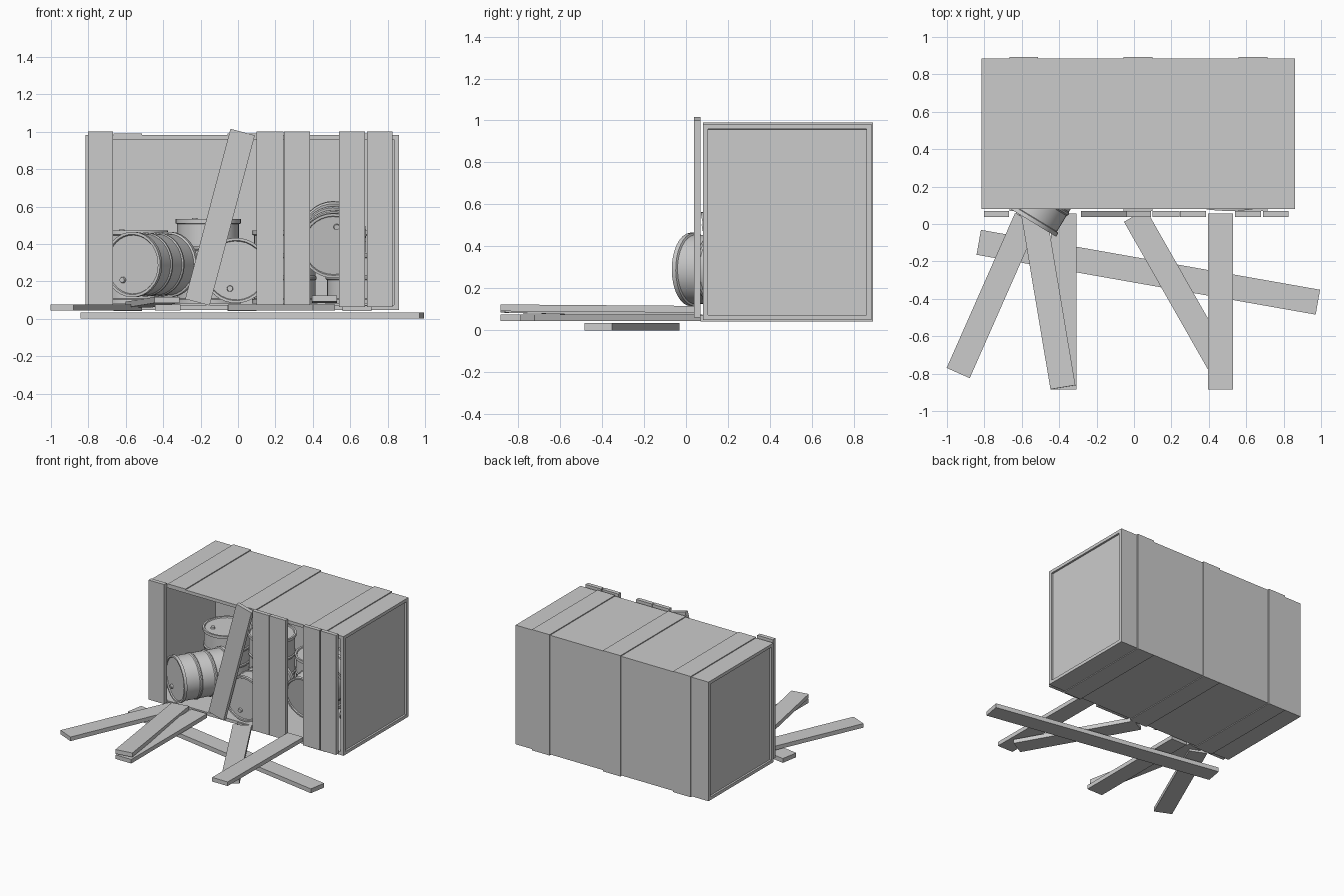
import bpy, bmesh, math
from mathutils import Vector, Matrix

if "Cube" in bpy.data.objects:
    bpy.data.objects.remove(bpy.data.objects["Cube"])


def finish(name, bm, matrix=None):
    bmesh.ops.recalc_face_normals(bm, faces=bm.faces)
    me = bpy.data.meshes.new(name)
    bm.to_mesh(me)
    bm.free()
    ob = bpy.data.objects.new(name, me)
    if matrix is not None:
        ob.matrix_world = matrix
    bpy.context.collection.objects.link(ob)
    return ob


def box_bm(lo, hi):
    bm = bmesh.new()
    bmesh.ops.create_cube(bm, size=1)
    lo, hi = Vector(lo), Vector(hi)
    for v in bm.verts:
        v.co = Vector([(lo[i] + hi[i]) / 2 + v.co[i] * (hi[i] - lo[i]) for i in range(3)])
    return bm


def box(name, lo, hi):
    return finish(name, box_bm(lo, hi))


def plank(name, p0, p1, width=0.135, thick=0.032, up=(0, 0, 1)):
    # board whose centre line runs from p0 to p1
    p0, p1 = Vector(p0), Vector(p1)
    d = (p1 - p0).normalized()
    side = Vector(up).cross(d).normalized()
    n = d.cross(side)
    rot = Matrix((d, side, n)).transposed().to_4x4()
    h = (p1 - p0).length / 2
    bm = box_bm((-h, -width / 2, -thick / 2), (h, width / 2, thick / 2))
    return finish(name, bm, Matrix.Translation((p0 + p1) / 2) @ rot)


def can(name, base, axis, height=0.39, r=0.165, roll=0.0):
    # lathed drum with rolled rims, two hoops and a bung on the lid
    h, R = height, r + 0.01
    prof = [(0, 0.012), (r - 0.008, 0.012), (r - 0.004, 0), (R, 0), (R, 0.022), (r, 0.026)]
    for z in (h * 0.35, h * 0.65):
        prof += [(r, z - 0.012), (r + 0.006, z - 0.005), (r + 0.006, z + 0.005), (r, z + 0.012)]
    prof += [(r, h - 0.026), (R, h - 0.022), (R, h), (r - 0.004, h), (r - 0.008, h - 0.008), (0, h - 0.008)]
    bm = bmesh.new()
    vs = [bm.verts.new((x, 0, z)) for x, z in prof]
    es = [bm.edges.new(e) for e in zip(vs, vs[1:])]
    bmesh.ops.spin(bm, geom=vs + es, cent=(0, 0, 0), axis=(0, 0, 1),
                   angle=math.tau, steps=32, use_duplicate=False)
    bmesh.ops.remove_doubles(bm, verts=bm.verts, dist=1e-4)
    bmesh.ops.create_cone(bm, cap_ends=True, segments=12, radius1=0.017, radius2=0.015,
                          depth=0.016, matrix=Matrix.Translation((r * 0.62, 0, h - 0.002)))
    rot = Vector(axis).to_track_quat('Z', 'Y').to_matrix().to_4x4()
    ob = finish(name, bm, Matrix.Translation(base) @ rot @ Matrix.Rotation(roll, 4, 'Z'))
    bpy.ops.object.select_all(action='DESELECT')
    ob.select_set(True)
    bpy.context.view_layer.objects.active = ob
    bpy.ops.object.shade_smooth_by_angle(angle=math.radians(35))


# crate shell: open front, shallow recessed end panels
bm = box_bm((-0.815, 0.08, 0.048), (0.86, 0.885, 0.983))
bm.normal_update()
for normal, depth in (((0, -1, 0), 0.77), ((1, 0, 0), 0.015), ((-1, 0, 0), 0.015)):
    f = max(bm.faces, key=lambda f: f.normal.dot(Vector(normal)) * 10 + f.calc_area())
    bmesh.ops.inset_region(bm, faces=[f], thickness=0.035, depth=0)
    bmesh.ops.inset_region(bm, faces=[f], thickness=0.0003, depth=-depth)
    bm.normal_update()
finish("crate_shell", bm)

# raised battens around top, back and bottom
for x0 in (-0.665, -0.055, 0.56):
    x1 = x0 + 0.153
    box("batten_top", (x0, 0.08, 0.96), (x1, 0.892, 0.99))
    box("batten_bottom", (x0, 0.07, 0.042), (x1, 0.892, 0.07))
    box("batten_back", (x0, 0.86, 0.042), (x1, 0.892, 0.99))

# front boards still nailed on
for x0, x1 in ((-0.803, -0.667), (0.1, 0.243), (0.247, 0.385), (0.54, 0.68), (0.69, 0.825)):
    box("front_board", (x0, 0.037, 0.062), (x1, 0.069, 1.0))
plank("loose_front_board", (-0.217, 0.053, 0.088), (0.025, 0.053, 0.998), up=(0, -1, 0))

# boards fallen on the ground
plank("ground_board", (-0.83, -0.098, 0.017), (0.983, -0.418, 0.017), thick=0.034)
plank("fallen_board_left", (-0.575, 0.03, 0.06), (-0.94, -0.797, 0.06))
plank("fallen_board_straight", (-0.375, 0.055, 0.06), (-0.375, -0.885, 0.06))
plank("fallen_board_tilted", (-0.535, 0.05, 0.075), (-0.38, -0.873, 0.1))
plank("fallen_board_diagonal", (0.005, 0.045, 0.06), (0.46, -0.755, 0.06))
plank("fallen_board_right", (0.462, 0.055, 0.1), (0.462, -0.885, 0.107))

# metal cans inside the crate
for x, h in ((-0.55, 0.39), (-0.16, 0.45), (0.25, 0.39), (0.64, 0.39)):
    can("standing_can", (x, 0.65, 0.082), (0, 0, 1), h, roll=0.8)

# lying cans: lid centre, lid direction, bung position in the roll
for lid, axis, roll in (((-0.566, 0.023, 0.29), (-0.52, -0.855, 0), -2.2),
                        ((-0.01, 0.085, 0.258), (0, -1, 0), -1.9),
                        ((0.51, 0.1, 0.39), (0, -0.98, -0.17), 1.4)):
    a = Vector(axis).normalized()
    can("lying_can", Vector(lid) - a * 0.39, a, roll=roll)
